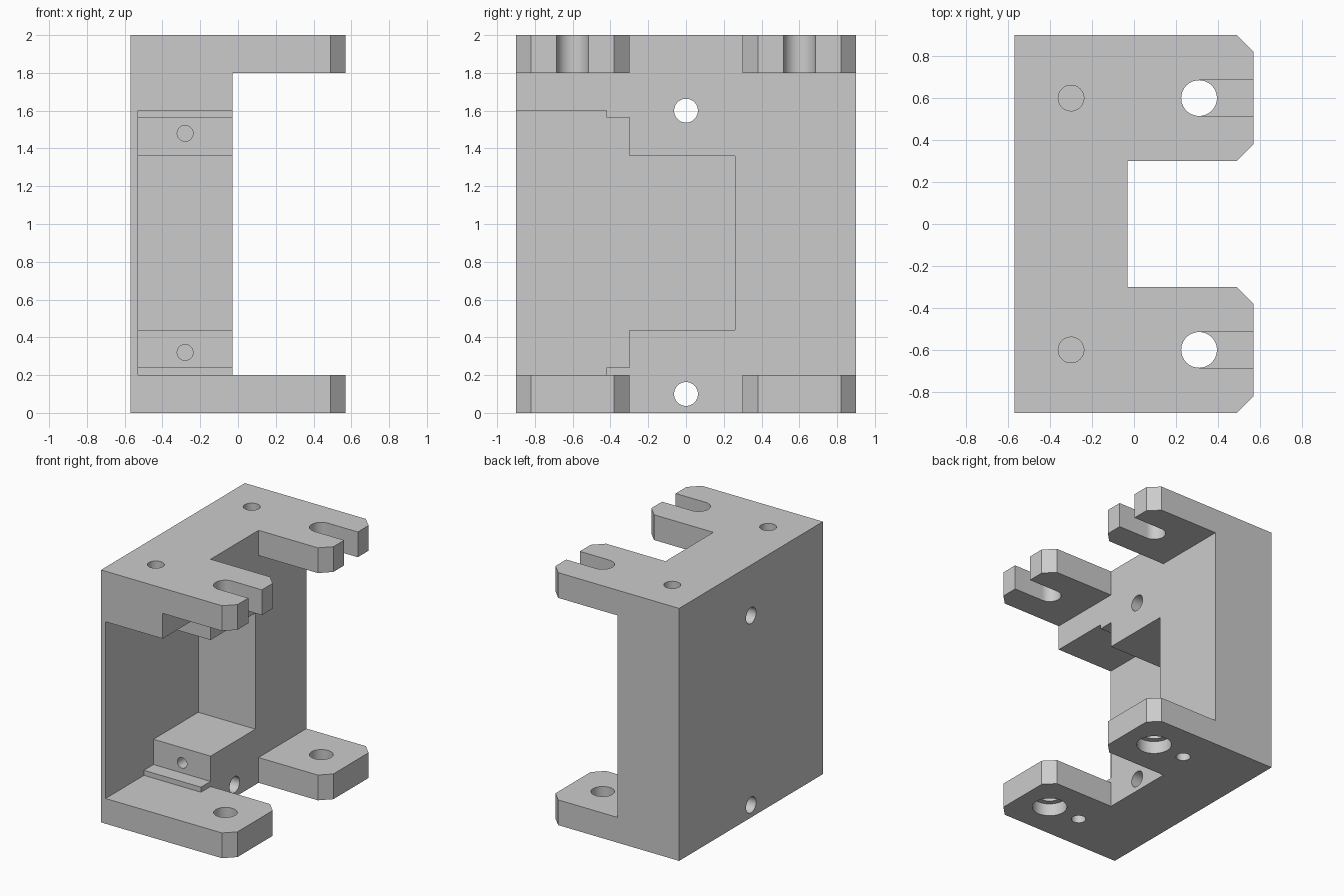
import bpy, bmesh, math
from mathutils import Vector

if "Cube" in bpy.data.objects:
    bpy.data.objects.remove(bpy.data.objects["Cube"], do_unlink=True)

grey = bpy.data.materials.new("plain_grey")
grey.use_nodes = True
colour = (0.6, 0.6, 0.6, 1)
grey.diffuse_color = colour
grey.node_tree.nodes["Principled BSDF"].inputs["Base Color"].default_value = colour


def prism(name, points, offset):
    """Extrude a flat outline of 3D points along an offset."""
    bm = bmesh.new()
    face = bm.faces.new([bm.verts.new(p) for p in points])
    moved = bmesh.ops.extrude_face_region(bm, geom=[face])["geom"]
    bmesh.ops.translate(bm, vec=offset,
                        verts=[v for v in moved if isinstance(v, bmesh.types.BMVert)])
    bmesh.ops.recalc_face_normals(bm, faces=bm.faces)
    mesh = bpy.data.meshes.new(name)
    bm.to_mesh(mesh)
    bm.free()
    mesh.materials.append(grey)
    obj = bpy.data.objects.new(name, mesh)
    bpy.context.collection.objects.link(obj)
    return obj


def circle(radius, start=0.0, sweep=math.tau, steps=48):
    return [(radius * math.cos(start + sweep * i / steps),
             radius * math.sin(start + sweep * i / steps)) for i in range(steps)]


def cut(target, cutter):
    """Subtract a cutter from the target, then throw the cutter away."""
    cutter.hide_render = True
    mod = target.modifiers.new("cut", "BOOLEAN")
    mod.operation = "DIFFERENCE"
    mod.solver = "EXACT"
    mod.object = cutter
    bpy.context.view_layer.objects.active = target
    bpy.ops.object.modifier_apply(modifier=mod.name)
    bpy.data.objects.remove(cutter, do_unlink=True)


def drill(target, start, end, radius):
    """Drill a round hole from start to end, along any axis."""
    start, axis = Vector(start), Vector(end) - Vector(start)
    turn = axis.to_track_quat("Z", "Y")
    ring = [start + turn @ Vector((a, b, 0)) for a, b in circle(radius)]
    cut(target, prism("hole_cutter", ring, axis))


# Bracket plan: back plate with two chamfered arms
BACK, WEB, TIP, CH = -0.57, -0.03, 0.57, 0.08
half = [(WEB, 0.3), (TIP - CH, 0.3), (TIP, 0.3 + CH), (TIP, 0.9 - CH),
        (TIP - CH, 0.9), (BACK, 0.9)]
plan = half + [(x, -y) for x, y in reversed(half)]
bracket = prism("bracket", [(x, y, 0) for x, y in plan], (0, 0, 2))

# Gap between upper and lower arms
cut(bracket, prism("gap_cutter", [(WEB, -1, 0.2), (1, -1, 0.2), (1, -1, 1.8), (WEB, -1, 1.8)],
                   (0, 2, 0)))

# Stepped pocket open to the front and to the side
lower = [(-1, 0.2), (-0.42, 0.2), (-0.42, 0.24), (-0.3, 0.24), (-0.3, 0.44), (0.26, 0.44)]
upper = [(0.26, 1.36), (-0.3, 1.36), (-0.3, 1.565), (-0.42, 1.565), (-0.42, 1.6), (-1, 1.6)]
cut(bracket, prism("pocket_cutter", [(-0.53, y, z) for y, z in lower + upper], (0.55, 0, 0)))

# Holes through the back plate and screw holes in the pocket shoulders
for z in (0.1, 1.6):
    drill(bracket, (-0.7, 0, z), (0.1, 0, z), 0.063)
for z in (0.32, 1.48):
    drill(bracket, (-0.28, -0.35, z), (-0.28, -0.05, z), 0.042)

for y in (-0.6, 0.6):
    # Upper arm: open round-ended slot and blind pin hole
    arc = [(0.31 + a, y + b) for a, b in circle(0.085, math.pi / 2, math.pi, 24)]
    slot = arc + [(0.31, y - 0.085), (0.7, y - 0.085), (0.7, y + 0.085)]
    cut(bracket, prism("slot_cutter", [(a, b, 1.7) for a, b in slot], (0, 0, 0.4)))
    drill(bracket, (-0.3, y, 1.75), (-0.3, y, 2.1), 0.061)
    # Lower arm: counterbored bolt hole and blind pin hole
    drill(bracket, (0.31, y, -0.1), (0.31, y, 0.3), 0.085)
    drill(bracket, (0.31, y, -0.1), (0.31, y, 0.1), 0.128)
    drill(bracket, (0.03, y, -0.1), (0.03, y, 0.1), 0.053)

# Round hole walls, crisp edges
bpy.ops.object.select_all(action="DESELECT")
bracket.select_set(True)
bpy.context.view_layer.objects.active = bracket
bpy.ops.object.shade_smooth_by_angle(angle=math.radians(30))
